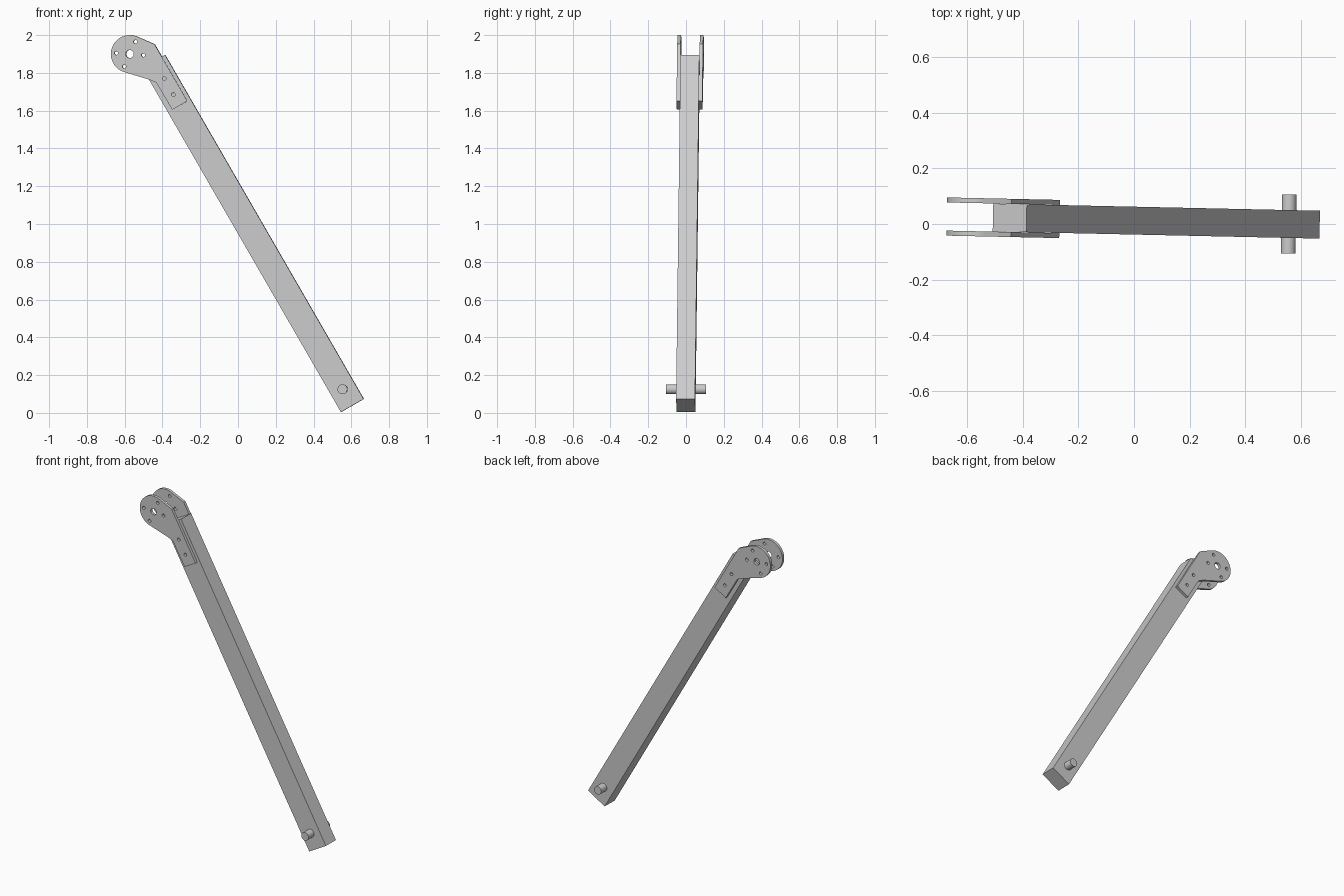
import bpy, bmesh
from math import sin, cos, radians, tau
from mathutils import Matrix, Vector

cube = bpy.data.objects.get("Cube")
if cube:
    bpy.data.objects.remove(cube, do_unlink=True)

# One plain metal colour
metal = bpy.data.materials.new("grey_metal")
metal.use_nodes = True
colour = (0.6, 0.6, 0.6, 1)
metal.diffuse_color = colour
metal.node_tree.nodes["Principled BSDF"].inputs["Base Color"].default_value = colour

# The whole arm is swung slightly about the vertical through the pin
PIN = Vector((0.555, 0, 0.125))
SWING = (Matrix.Translation(PIN) @ Matrix.Rotation(radians(-1.25), 4, 'Z')
         @ Matrix.Translation(-PIN))


def add_part(name, bm, matrix, smooth=False):
    bmesh.ops.remove_doubles(bm, verts=bm.verts, dist=0.0001)
    bmesh.ops.transform(bm, matrix=SWING @ matrix, verts=bm.verts)
    bmesh.ops.recalc_face_normals(bm, faces=bm.faces)
    for face in bm.faces:
        face.smooth = False
        face.material_index = 0
    mesh = bpy.data.meshes.new(name)
    bm.to_mesh(mesh)
    bm.free()
    mesh.materials.clear()
    mesh.materials.append(metal)
    obj = bpy.data.objects.new(name, mesh)
    bpy.context.collection.objects.link(obj)
    if smooth:
        bpy.ops.object.select_all(action='DESELECT')
        obj.select_set(True)
        bpy.context.view_layer.objects.active = obj
        bpy.ops.object.shade_smooth_by_angle(angle=radians(30))
    return obj


def arc(centre, radius, start, end, steps):
    return [(centre[0] + radius * cos(start + (end - start) * i / steps),
             centre[1] + radius * sin(start + (end - start) * i / steps))
            for i in range(steps + 1)]


# Beam: a square-ended bar leaning at 60 degrees
bm = bmesh.new()
bmesh.ops.create_cube(bm, size=1)
add_part("beam", bm, Matrix.Translation((0.08, 0, 0.95))
         @ Matrix.Rotation(radians(-30), 4, 'Y')
         @ Matrix.Diagonal((0.139, 0.1, 2.104, 1)))

# Pin through the lower end
bm = bmesh.new()
bmesh.ops.create_cone(bm, cap_ends=True, segments=32, radius1=0.026,
                      radius2=0.026, depth=0.212)
add_part("pivot_pin", bm, Matrix.Translation(PIN)
         @ Matrix.Rotation(radians(90), 4, 'X'), smooth=True)

# Bracket plate outline: round head, then a tail along the beam
HEAD = (-0.572, 1.9)
outline = arc(HEAD, 0.1, radians(69), radians(253), 32) + [
    (-0.468, 1.764), (-0.431, 1.748), (-0.347, 1.605),
    (-0.267, 1.651), (-0.441, 1.952)]
bolts = [(-0.643, 1.905), (-0.542, 1.965), (-0.5, 1.894),
         (-0.601, 1.833), (-0.389, 1.77), (-0.341, 1.685)]
loops = [outline, arc(HEAD, 0.021, 0, tau, 24)[:-1]]
loops += [arc(b, 0.01, 0, tau, 16)[:-1] for b in bolts]


def bracket(name, y):
    curve = bpy.data.curves.new(name + "_profile", 'CURVE')
    curve.dimensions = '2D'
    curve.fill_mode = 'BOTH'
    curve.extrude = 0.009
    for loop in loops:
        spline = curve.splines.new('POLY')
        spline.points.add(len(loop) - 1)
        for point, (x, z) in zip(spline.points, loop):
            point.co = (x, z, 0, 1)
        spline.use_cyclic_u = True
    helper = bpy.data.objects.new(name + "_profile", curve)
    bpy.context.collection.objects.link(helper)
    graph = bpy.context.evaluated_depsgraph_get()
    mesh = bpy.data.meshes.new_from_object(helper.evaluated_get(graph))
    bm = bmesh.new()
    bm.from_mesh(mesh)
    bpy.data.objects.remove(helper, do_unlink=True)
    bpy.data.meshes.remove(mesh)
    add_part(name, bm, Matrix.Translation((0, y, 0))
             @ Matrix.Rotation(radians(90), 4, 'X'), smooth=True)


# Matching plates on both sides of the beam's upper end
for name, side in (("front_bracket", -1), ("back_bracket", 1)):
    bracket(name, side * 0.0595)
